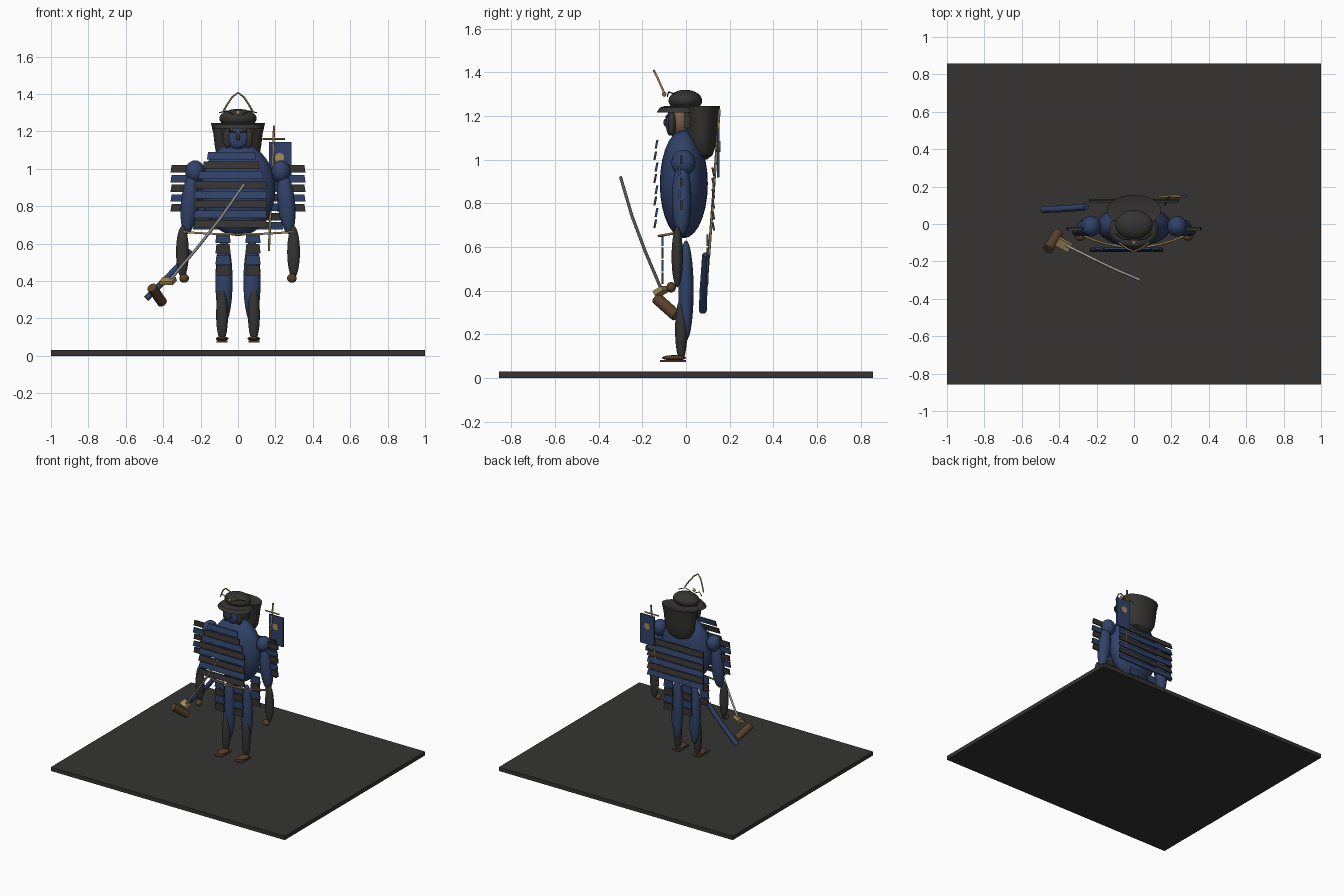
import bpy, bmesh, math
from mathutils import Vector

if "Cube" in bpy.data.objects:
    bpy.data.objects.remove(bpy.data.objects["Cube"])


def mat(name, c):
    m = bpy.data.materials.new(name)
    m.diffuse_color = (*c, 1)
    m.use_nodes = True
    m.node_tree.nodes["Principled BSDF"].inputs["Base Color"].default_value = m.diffuse_color
    return m


NAVY = mat("navy", (0.03, 0.055, 0.14))
DARK = mat("charcoal", (0.035, 0.034, 0.032))
BROWN = mat("leather", (0.10, 0.05, 0.025))
GOLD = mat("brass", (0.38, 0.26, 0.10))
SKIN = mat("skin", (0.20, 0.115, 0.075))
STEEL = mat("steel", (0.30, 0.30, 0.31))


def finish(o, name, m, smooth=True):
    o.name = name
    o.data.materials.append(m)
    if smooth:
        bpy.context.view_layer.objects.active = o
        o.select_set(True)
        bpy.ops.object.shade_smooth_by_angle()
    return o


def ball(name, loc, r, m, rot=(0, 0, 0), seg=24):
    bpy.ops.mesh.primitive_uv_sphere_add(segments=seg, ring_count=14, location=loc, rotation=rot)
    o = bpy.context.object
    o.scale = r
    return finish(o, name, m)


def box(name, loc, size, m, rot=(0, 0, 0)):
    bpy.ops.mesh.primitive_cube_add(size=1, location=loc, rotation=rot)
    o = bpy.context.object
    o.scale = size
    return finish(o, name, m, False)


def rod(name, a, b, r, m, seg=12):
    a, b = Vector(a), Vector(b)
    bpy.ops.mesh.primitive_cylinder_add(vertices=seg, radius=r, depth=(b - a).length, location=(a + b) / 2)
    o = bpy.context.object
    o.rotation_euler = (b - a).to_track_quat('Z', 'Y').to_euler()
    return finish(o, name, m)


def tube(name, pts, r, m):
    cu = bpy.data.curves.new(name, 'CURVE')
    cu.dimensions = '3D'
    cu.bevel_depth = r
    cu.bevel_resolution = 1
    cu.use_fill_caps = True
    s = cu.splines.new('POLY')
    s.points.add(len(pts) - 1)
    for p, q in zip(s.points, pts):
        p.co = (*q, 1)
    o = bpy.data.objects.new(name, cu)
    bpy.context.collection.objects.link(o)
    cu.materials.append(m)
    return o


def lathe(name, loc, prof, m, sy=1, seg=28):
    bm = bmesh.new()
    rings = [[bm.verts.new((r * math.cos(i * math.tau / seg), sy * r * math.sin(i * math.tau / seg), z))
              for i in range(seg)] for r, z in prof]
    for a, b in zip(rings, rings[1:]):
        for i in range(seg):
            j = (i + 1) % seg
            bm.faces.new((a[i], a[j], b[j], b[i]))
    bm.faces.new(rings[0][::-1])
    bm.faces.new(rings[-1])
    bmesh.ops.recalc_face_normals(bm, faces=bm.faces)
    me = bpy.data.meshes.new(name)
    bm.to_mesh(me)
    bm.free()
    o = bpy.data.objects.new(name, me)
    o.location = loc
    bpy.context.collection.objects.link(o)
    return finish(o, name, m)


def plate(name, x0, x1, y, z, m, h=0.04, flare=0.006, lean=0.0, t=0.01):
    """Lamellar strip, slightly wider at its lower edge."""
    bm = bmesh.new()
    v = [bm.verts.new((x, y + dy + lean * s, z + s * h / 2))
         for dy in (-t / 2, t / 2)
         for x, s in ((x0 - flare, -1), (x1 + flare, -1), (x1, 1), (x0, 1))]
    for f in ((0, 1, 2, 3), (7, 6, 5, 4), (0, 4, 5, 1), (1, 5, 6, 2), (2, 6, 7, 3), (3, 7, 4, 0)):
        bm.faces.new([v[i] for i in f])
    bmesh.ops.recalc_face_normals(bm, faces=bm.faces)
    me = bpy.data.meshes.new(name)
    bm.to_mesh(me)
    bm.free()
    o = bpy.data.objects.new(name, me)
    bpy.context.collection.objects.link(o)
    return finish(o, name, m, False)


# display base
box("base_slab", (0, 0, 0.015), (2, 1.715, 0.03), DARK)

# torso
ball("torso", (0, -0.01, 0.89), (0.2, 0.11, 0.25), NAVY, seg=32)

# chest and back lamellar rows
for i in range(8):
    k = min(i, 3) / 3
    plate("chest_row", -0.16 - 0.07 * k, 0.09 + 0.06 * k, -0.135 - 0.006 * (i % 2), 1.07 - i * 0.052,
          DARK if i % 2 else NAVY, lean=0.004)
for i in range(6):
    plate("back_row", -0.235, 0.235, 0.125, 0.945 - i * 0.05, NAVY if i % 2 else DARK, lean=-0.004)

# limbs and shoulder plates, both sides
for s in (-1, 1):
    ball("shoulder", (0.23 * s, -0.012, 0.985), (0.052, 0.055, 0.06), NAVY)
    ball("upper_arm", (0.258 * s, -0.02, 0.82), (0.047, 0.045, 0.17), NAVY, (0, -0.1 * s, 0))
    ball("forearm", (0.297 * s, -0.04, 0.555), (0.034, 0.026, 0.14), DARK)
    ball("hand", (0.288 * s, -0.068, 0.415), (0.026, 0.022, 0.024), BROWN)
    for i in range(5):
        a, b = sorted((0.215 * s, 0.355 * s))
        plate("shoulder_row", a, b, -0.022 - 0.008 * (i % 2), 1.0 - i * 0.052, NAVY if i % 2 else DARK)
    ball("thigh", (0.075 * s, 0.0, 0.40), (0.046, 0.035, 0.23), NAVY)
    ball("shin", (0.085 * s, -0.022, 0.22), (0.032, 0.028, 0.145), DARK)
    ball("foot", (0.085 * s, -0.055, 0.092), (0.034, 0.055, 0.012), BROWN)
    box("sandal_sole", (0.085 * s, -0.06, 0.077), (0.06, 0.12, 0.01), BROWN)
    # skirt tassets front and back
    for i in range(4):
        c = DARK if i % 2 else NAVY
        plate("front_tasset", 0.08 * s - 0.035, 0.08 * s + 0.035, -0.108, 0.63 - i * 0.058, c, h=0.052)
        plate("back_tasset", 0.08 * s - 0.035, 0.08 * s + 0.035, 0.098, 0.63 - i * 0.058, c, h=0.052)

# waist cord
tube("waist_cord", [(x / 10, -0.125 + 0.0085 * x * x, 0.65 + 0.0015 * x * x) for x in
                    (-2.9, -2.2, -1.5, -0.8, 0, 0.8, 1.5, 2.2, 2.9)], 0.006, GOLD)

# head and mask
ball("head", (0, -0.025, 1.185), (0.07, 0.05, 0.085), SKIN)
ball("face_mask", (0, -0.074, 1.165), (0.055, 0.018, 0.055), NAVY)
ball("mask_nose", (0, -0.092, 1.17), (0.012, 0.012, 0.018), DARK)
ball("neck", (0, -0.015, 1.11), (0.06, 0.05, 0.05), NAVY)
for s in (-1, 1):
    ball("mask_cheek", (0.055 * s, -0.065, 1.165), (0.025, 0.018, 0.055), DARK)
    rod("mask_brow", (0.01 * s, -0.09, 1.195), (0.05 * s, -0.083, 1.203), 0.005, DARK, 8)
    box("cheek_guard", (0.085 * s, 0.005, 1.2), (0.012, 0.025, 0.11), DARK)
    tube("helmet_wire", [(0.02 * s, -0.085, 1.29), (0.06 * s, -0.08, 1.31), (0.1 * s, -0.05, 1.30)], 0.003, DARK)

# helmet bowl, brim and neck guard
ball("helmet_bowl", (0, -0.003, 1.27), (0.1, 0.077, 0.05), DARK, seg=32)
lathe("helmet_brim", (0, -0.03, 0), [(0.09, 1.245), (0.115, 1.238), (0.135, 1.215), (0.125, 1.215), (0.09, 1.235)],
      DARK, 0.78)
bpy.ops.object.select_all(action='DESELECT')
lathe("neck_guard", (0, 0.072, 0), [(0.04, 1.0), (0.085, 1.02), (0.115, 1.07), (0.125, 1.13), (0.132, 1.19), (0.145, 1.245),
                                   (0.12, 1.24)], DARK, 0.58)

# brass crest
tube("crest", [(-0.08, -0.1, 1.305), (-0.06, -0.115, 1.34), (-0.03, -0.135, 1.385), (0, -0.147, 1.407),
               (0.03, -0.135, 1.385), (0.06, -0.115, 1.34), (0.08, -0.1, 1.305)], 0.005, GOLD)
ball("crest_stud", (0, -0.1, 1.3), (0.012, 0.01, 0.012), GOLD)

# back banner
rod("banner_pole", (0.165, 0.105, 0.56), (0.193, 0.153, 1.23), 0.006, GOLD)
rod("banner_crossbar", (0.13, 0.148, 1.16), (0.25, 0.148, 1.16), 0.005, GOLD)
box("banner_cloth", (0.225, 0.148, 1.03), (0.12, 0.01, 0.225), NAVY)
rod("banner_disc", (0.222, 0.138, 1.06), (0.222, 0.158, 1.06), 0.025, GOLD, 20)

# sword and scabbard
tube("sword_blade", [(-0.36, -0.115, 0.41), (-0.22, -0.185, 0.575), (-0.09, -0.247, 0.74), (0.035, -0.3, 0.92)],
     0.008, STEEL)
box("sword_guard", (-0.375, -0.11, 0.4), (0.08, 0.05, 0.022), GOLD, (0.5, 0, -0.5))
rod("sword_grip", (-0.46, -0.135, 0.365), (-0.405, -0.045, 0.285), 0.027, BROWN, 16)
tube("scabbard", [(-0.49, 0.077, 0.305), (-0.40, 0.08, 0.395), (-0.32, 0.086, 0.48), (-0.255, 0.092, 0.565)],
     0.018, NAVY)
